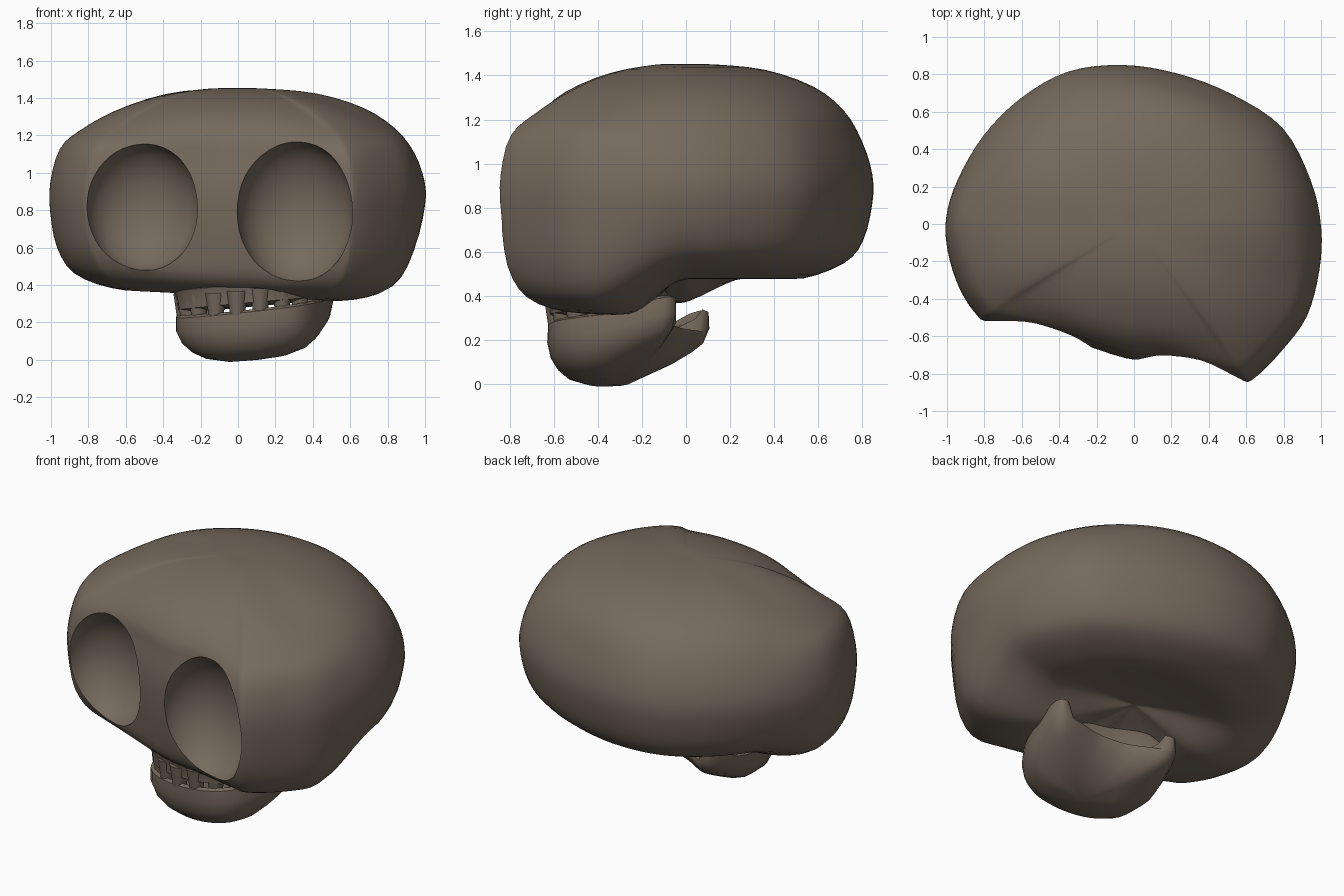
import bpy, bmesh, math
from mathutils import Vector, Matrix

if "Cube" in bpy.data.objects:
    bpy.data.objects.remove(bpy.data.objects["Cube"])

TURN = math.radians(-13)                       # the face is turned slightly sideways
U = Vector((math.cos(TURN), math.sin(TURN), 0))
V = Vector((-math.sin(TURN), math.cos(TURN), 0))
JAW_CENTRE = Vector((0.06, -0.3, 0))

bone = bpy.data.materials.new("dark_bone")
bone.diffuse_color = (0.18, 0.142, 0.109, 1)
bone.use_nodes = True
bone.node_tree.nodes["Principled BSDF"].inputs["Base Color"].default_value = bone.diffuse_color


def curve(points, steps, closed):
    """Catmull-Rom resampling of a 2D point list."""
    p = [Vector(q) for q in points]
    n = len(p)
    get = (lambda i: p[i % n]) if closed else (lambda i: p[max(0, min(n - 1, i))])
    out = []
    for i in range(n if closed else n - 1):
        a, b, c, d = get(i - 1), get(i), get(i + 1), get(i + 2)
        for k in range(steps):
            t = k / steps
            out.append(0.5 * (2 * b + (c - a) * t + (2 * a - 5 * b + 4 * c - d) * t * t
                              + (3 * b - a - 3 * c + d) * t ** 3))
    if not closed:
        out.append(p[-1].copy())
    return out


def finish(name, bm):
    bmesh.ops.remove_doubles(bm, verts=bm.verts, dist=0.0005)
    bmesh.ops.recalc_face_normals(bm, faces=bm.faces)
    me = bpy.data.meshes.new(name)
    bm.to_mesh(me)
    bm.free()
    ob = bpy.data.objects.new(name, me)
    bpy.context.collection.objects.link(ob)
    me.materials.append(bone)
    return ob


def loft(name, rings):
    bm = bmesh.new()
    rows = [[bm.verts.new(q) for q in r] for r in rings]
    n = len(rows[0])
    for a, b in zip(rows, rows[1:]):
        for i in range(n):
            j = (i + 1) % n
            bm.faces.new((a[i], a[j], b[j], b[i]))
    return finish(name, bm)


def smooth(ob, angle):
    bpy.ops.object.select_all(action='DESELECT')
    ob.select_set(True)
    bpy.context.view_layer.objects.active = ob
    bpy.ops.object.shade_smooth_by_angle(angle=math.radians(angle))


def step(lo, hi, x):
    t = max(0, min(1, (x - lo) / (hi - lo)))
    return t * t * (3 - 2 * t)


# cranium: plan outline, swept through blended front and back height profiles
plan = curve([(-1, 0.03), (-0.94, 0.23), (-0.8, 0.47), (-0.6, 0.67), (-0.35, 0.81),
              (-0.06, 0.845), (0.23, 0.8), (0.52, 0.69), (0.79, 0.51), (0.94, 0.23),
              (0.995, -0.02), (0.985, -0.25), (0.92, -0.49), (0.79, -0.67), (0.64, -0.82),
              (0.55, -0.83), (0.2, -0.735), (-0.04, -0.715), (-0.4, -0.6),
              (-0.76, -0.525), (-0.84, -0.48), (-0.93, -0.34), (-0.99, -0.15)], 4, True)
n = len(plan)
soft = [sum(plan[(i + k) % n].length for k in range(-8, 9)) / 17 for i in range(n)]
back = curve([(0, .51), (.2, .51), (.45, .49), (.63, .48), (.85, .55), (.95, .65), (1, .82),
              (1, .95), (.945, 1.1), (.84, 1.24), (.67, 1.35), (.42, 1.425), (.15, 1.45),
              (0, 1.45)], 3, False)
front = curve([(0, .51), (.2, .44), (.45, .35), (.68, .35), (.88, .42), (.965, .56), (1, .78),
               (1, .95), (.95, 1.13), (.86, 1.22), (.68, 1.325), (.43, 1.41), (.16, 1.45),
               (0, 1.45)], 3, False)
rings = []
for b, f in zip(back, front):
    ring = []
    for q, r in zip(plan, soft):
        facing = -(q.normalized().dot(V.xy))
        w = step(-0.25, 0.3, facing)
        s, z = b.lerp(f, w)
        # corners of the outline fade out towards the crown and the base
        fade = step(1.08, 1.36, z) if z > .85 else 0.5 * step(0.35, 0.65, 0.95 - z)
        p = q.normalized() * (q.length + (r - q.length) * fade) * s
        z -= 0.05 * p.x * w * step(0, 1, (.85 - z) / .4)
        ring.append((p.x, p.y, z))
    rings.append(ring)
cranium = loft("cranium", rings)

# eye sockets cut out with ellipsoids
for name, loc, size in (("left_socket", (-0.51, -0.58, 0.815), (0.305, 0.24, 0.345)),
                        ("right_socket", (0.305, -0.775, 0.79), (0.315, 0.26, 0.385))):
    bm = bmesh.new()
    bmesh.ops.create_uvsphere(bm, u_segments=40, v_segments=24, radius=1)
    bm.transform(Matrix.Translation(loc) @ Matrix.Rotation(TURN, 4, 'Z')
                 @ Matrix.Diagonal((*size, 1)))
    cutter = finish(name, bm)
    cutter.hide_render = True
    mod = cranium.modifiers.new(name, 'BOOLEAN')
    mod.operation, mod.solver, mod.object = 'DIFFERENCE', 'EXACT', cutter
    bpy.context.view_layer.objects.active = cranium
    bpy.ops.object.modifier_apply(modifier=name)
    bpy.data.objects.remove(cutter)
smooth(cranium, 42)

# lower jaw: rounded bowl with two raised tips at the back
half = [(.2, -.285), (.34, -.19), (.4, .0), (.4, .2), (.36, .33), (.24, .31), (.1, .26)]
bowl = curve([(0, -.315)] + half + [(0, .25)] + [(-u, v) for u, v in half[::-1]], 3, True)


def place(u, v, z):
    return JAW_CENTRE + U * u + V * v + Vector((0, 0, z))


def lip(u, v):
    return .285 + .1 * u + .08 * v


rings = []
for s, d in ((0, .3), (.6, .3), (.86, .15), (.94, 0), (1, .04), (1.01, .3), (.95, .55),
             (.84, .73), (.68, .87), (.4, .97), (0, 1)):
    ring = []
    for u, v in bowl:
        behind = step(.1, .3, v)
        horn = behind * (.06 if abs(u) > .3 else -.04) * max(0, 1 - 2 * d) if s else 0
        u, v = u * s, v * s - .03 * (1 - s)
        depth = .283 - .38 * max(0, v)
        ring.append(place(u + .05 * d * d, v, lip(u, v) - depth * d + horn))
    rings.append(ring)
smooth(loft("lower_jaw", rings), 50)

# upper jaw: short block joining the cranium to the teeth
rings = []
for s, z in ((0, .46), (.85, .46), (1.03, .4), (.98, .35), (.97, .3), (.8, .285), (0, .34)):
    ring = []
    for u, v in bowl:
        v = v * .5 if v > 0 else v
        ring.append(place(u * s, v * s - .03 * (1 - s), z + .09 * u * s))
    rings.append(ring)
smooth(loft("upper_jaw", rings), 50)

# teeth: blunt cones around the front of the upper jaw
bm = bmesh.new()
for i in range(9):
    a = math.radians(-80 + 20 * i)
    u, v = .355 * math.sin(a), .02 - .3 * math.cos(a)
    cone = Matrix.Translation(place(u, v, lip(u, v) + .04))
    bmesh.ops.create_cone(bm, cap_ends=True, segments=10, radius1=.04, radius2=.06,
                          depth=.13, matrix=cone)
smooth(finish("teeth", bm), 50)
